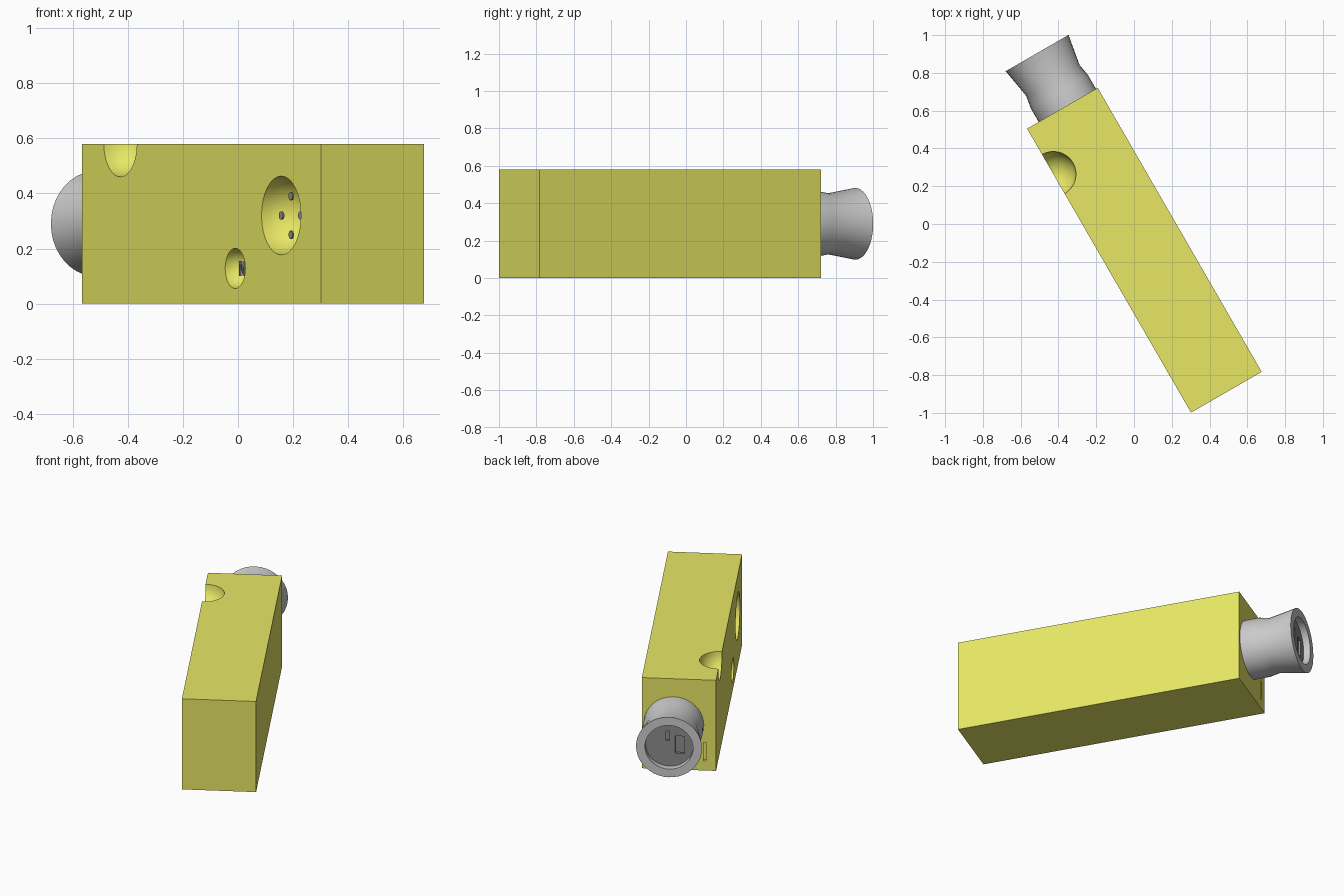
import bpy, bmesh, math
from mathutils import Matrix, Vector

if "Cube" in bpy.data.objects:
    bpy.data.objects.remove(bpy.data.objects["Cube"])

# Local frame: x along the body, y across it, z up; everything is turned into place at the end
PLACE = Matrix.Translation((0.055, -0.139, 0)) @ Matrix.Rotation(math.radians(-60), 4, 'Z')
L, W, H = 0.868, 0.216, 0.58
parts, cutters = [], []


def material(name, rgb):
    m = bpy.data.materials.new(name)
    m.diffuse_color = (*rgb, 1)
    m.use_nodes = True
    m.node_tree.nodes["Principled BSDF"].inputs["Base Color"].default_value = m.diffuse_color
    return m


YELLOW = material("yellow_paint", (0.80, 0.80, 0.13))
DARK = material("dark_grey", (0.27, 0.26, 0.26))


def make(name, bm, mat=None, cutter=False):
    bmesh.ops.recalc_face_normals(bm, faces=bm.faces)
    me = bpy.data.meshes.new(name)
    bm.to_mesh(me)
    bm.free()
    ob = bpy.data.objects.new(name, me)
    bpy.context.collection.objects.link(ob)
    if mat:
        me.materials.append(mat)
    if cutter:
        ob.hide_render = True
        cutters.append(ob)
    else:
        parts.append(ob)
    return ob


def box(name, centre, size, mat=None, cutter=False, turn=0):
    bm = bmesh.new()
    m = Matrix.Translation(centre) @ Matrix.Rotation(turn, 4, 'Y') @ Matrix.Diagonal((*size, 1))
    bmesh.ops.create_cube(bm, size=1, matrix=m)
    return make(name, bm, mat, cutter)


def ball(name, centre, r, mat):
    bm = bmesh.new()
    m = Matrix.Translation(centre) @ Matrix.Rotation(math.pi / 2, 4, 'X')
    bmesh.ops.create_uvsphere(bm, u_segments=32, v_segments=16, radius=r, matrix=m)
    return make(name, bm, mat, True)


def rod(name, centre, axis, r, length, mat=None, seg=32):
    bm = bmesh.new()
    m = Matrix.Translation(centre) @ Vector(axis).to_track_quat('Z', 'Y').to_matrix().to_4x4()
    bmesh.ops.create_cone(bm, cap_ends=True, segments=seg, radius1=r, radius2=r,
                          depth=length, matrix=m)
    return make(name, bm, mat)


def cut(ob, tools):
    for t in tools:
        mod = ob.modifiers.new("cut", 'BOOLEAN')
        mod.operation, mod.solver, mod.object = 'DIFFERENCE', 'EXACT', t
    dg = bpy.context.evaluated_depsgraph_get()
    me = bpy.data.meshes.new_from_object(ob.evaluated_get(dg))
    ob.modifiers.clear()
    ob.data = me


# Body block with three hemispherical hollows on its side and a slot in its end
body = box("body", (0, 0, H / 2), (2 * L, 2 * W, H), YELLOW)
SOCKET, JACK = (0.203, 0.32), (-0.13, 0.128)
# local x of a hollow centre on the side face: world x = 0.055 + x/2 - 0.187
SOCKET = ((0.157 + 0.132) * 2, 0.32)
JACK = ((-0.010 + 0.132) * 2, 0.128)
THUMB = ((-0.427 + 0.132) * 2, H)
hollows = [ball("hollow_cutter", (x, -W, z), r, YELLOW)
           for (x, z), r in ((THUMB, 0.12), (SOCKET, 0.143), (JACK, 0.073))]
slot = box("slot_cutter", (-L, -0.15, 0.12), (0.05, 0.016, 0.12), YELLOW, True)
cut(body, hollows + [slot])

# Four small contacts set inside the large hollow
for i in range(4):
    a = i * math.pi / 2
    rod("contact", (SOCKET[0] + 0.07 * math.cos(a), -W + 0.042, SOCKET[1] + 0.07 * math.sin(a)),
        (0, 1, 0), 0.015, 0.006, DARK, 16)

# Zigzag spring inside the small hollow
for dx, turn in ((-0.015, 0.0), (0.0, -0.4), (0.015, 0.0)):
    box("spring_strip", (JACK[0] + dx, -W + 0.03, JACK[1]), (0.006, 0.006, 0.055), DARK, turn=turn)

# Flared eyepiece turned from a (distance, radius) profile
AY, AZ, SEG = 0.03, 0.29, 40
profile = [(-0.01, 0.175), (0.085, 0.175), (0.153, 0.163), (0.32, 0.192),
           (0.32, 0.14), (0.25, 0.14)]
bm = bmesh.new()
rings = [[bm.verts.new((-L - d, AY + r * math.cos(2 * math.pi * k / SEG),
                        AZ + r * math.sin(2 * math.pi * k / SEG))) for k in range(SEG)]
         for d, r in profile]
for a, b in zip(rings, rings[1:]):
    for k in range(SEG):
        j = (k + 1) % SEG
        bm.faces.new((a[k], a[j], b[j], b[k]))
bm.faces.new(rings[0])
bm.faces.new(rings[-1])
make("eyepiece", bm)

# Recessed disc with a rectangular window and a small slit
front = -L - 0.28
disc = rod("eyepiece_disc", (front + 0.02, AY, AZ), (1, 0, 0), 0.1395, 0.04, DARK, SEG)
window = box("window_cutter", (front, AY - 0.06, AZ), (0.03, 0.055, 0.11), DARK, True)
slit = box("slit_cutter", (front, AY + 0.01, AZ + 0.055), (0.03, 0.022, 0.06), DARK, True)
cut(disc, [window, slit])

# Remove the cutters, turn the parts into place and shade
for c in cutters:
    bpy.data.objects.remove(c)
bpy.ops.object.select_all(action='DESELECT')
for ob in parts:
    ob.data.transform(PLACE)
    ob.select_set(True)
bpy.context.view_layer.objects.active = body
bpy.ops.object.shade_smooth_by_angle(angle=math.radians(30))
